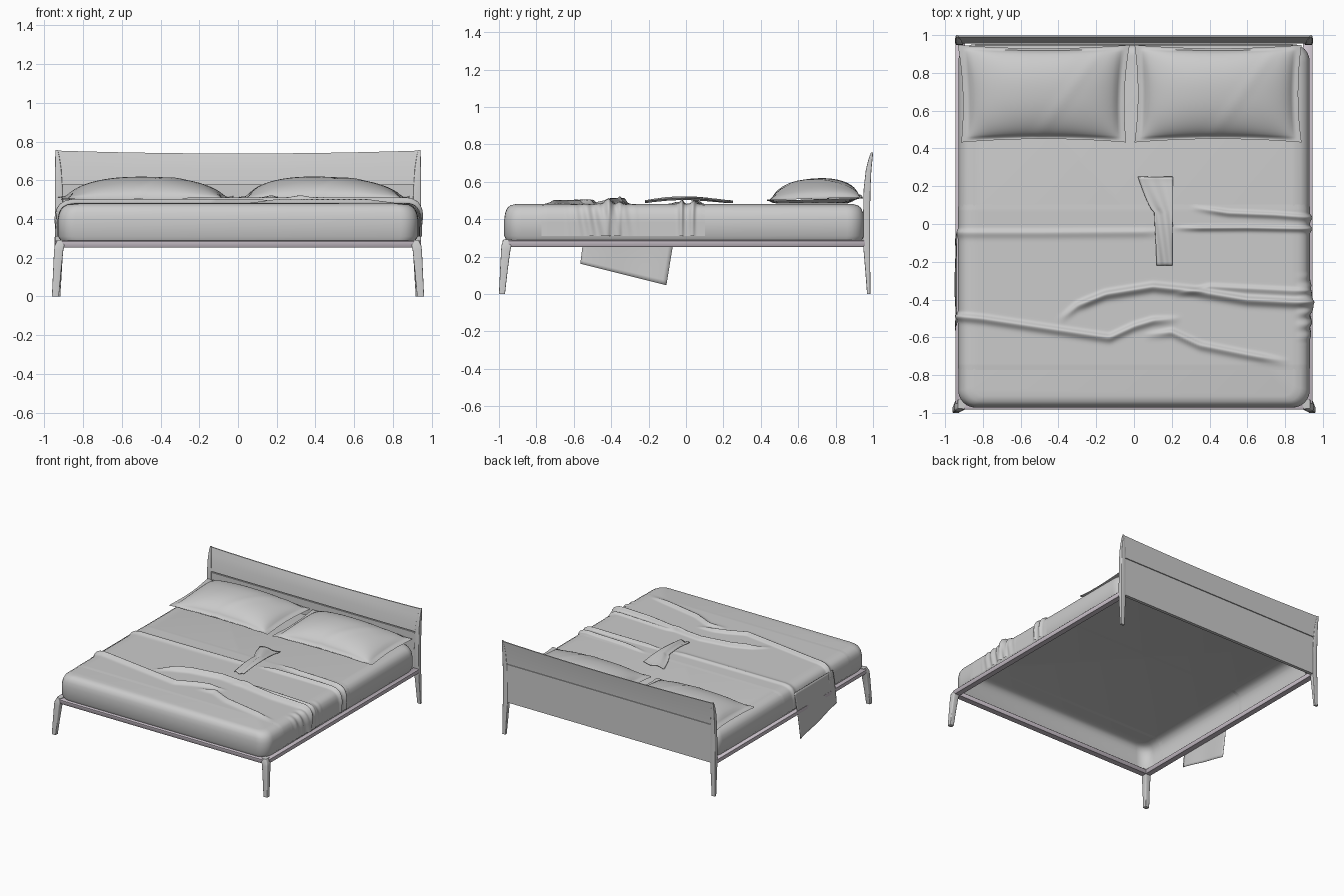
import bpy, bmesh, math
from mathutils import Vector

if "Cube" in bpy.data.objects:
    bpy.data.objects.remove(bpy.data.objects["Cube"])


def colour(name, rgb):
    m = bpy.data.materials.new(name)
    m.diffuse_color = (*rgb, 1)
    m.use_nodes = True
    m.node_tree.nodes["Principled BSDF"].inputs["Base Color"].default_value = m.diffuse_color
    return m


grey = colour("soft grey", (0.6, 0.6, 0.6))
mauve = colour("pale mauve grey", (0.6, 0.54, 0.6))


def make(name, verts, faces, recalc=False, angle=40, mat=grey):
    me = bpy.data.meshes.new(name)
    me.from_pydata(verts, [], faces)
    if recalc:
        bm = bmesh.new()
        bm.from_mesh(me)
        bmesh.ops.recalc_face_normals(bm, faces=bm.faces)
        bm.to_mesh(me)
        bm.free()
    me.materials.append(mat)
    ob = bpy.data.objects.new(name, me)
    bpy.context.collection.objects.link(ob)
    bpy.ops.object.select_all(action='DESELECT')
    ob.select_set(True)
    bpy.context.view_layer.objects.active = ob
    bpy.ops.object.shade_smooth_by_angle(angle=math.radians(angle))
    return ob


def grid(name, nu, nv, f, thick=0):
    verts = [f(i / nu, j / nv) for j in range(nv + 1) for i in range(nu + 1)]
    w = nu + 1
    faces = [(j * w + i, j * w + i + 1, (j + 1) * w + i + 1, (j + 1) * w + i)
             for j in range(nv) for i in range(nu)]
    ob = make(name, verts, faces, angle=70)
    if thick:
        ob.modifiers.new("thickness", 'SOLIDIFY').thickness = thick
    return ob


def loft(name, rings, angle=40, bottom=True, mat=grey):
    n = len(rings[0])
    faces = [(k * n + i, k * n + (i + 1) % n, (k + 1) * n + (i + 1) % n, (k + 1) * n + i)
             for k in range(len(rings) - 1) for i in range(n)]
    faces.append(tuple(range((len(rings) - 1) * n, len(rings) * n)))
    if bottom:
        faces.append(tuple(reversed(range(n))))
    return make(name, [v for r in rings for v in r], faces, bottom, angle, mat)


def rounded_ring(cx, cy, hx, hy, r, z, seg=5):
    ring = []
    for q, (sx, sy) in enumerate([(1, 1), (-1, 1), (-1, -1), (1, -1)]):
        for i in range(seg + 1):
            a = math.pi / 2 * (q + i / seg)
            ring.append((cx + sx * (hx - r) + r * math.cos(a),
                         cy + sy * (hy - r) + r * math.sin(a), z))
    return ring


def lerp_path(pts, x):
    if x < pts[0][0] or x > pts[-1][0]:
        return None
    for (x0, y0), (x1, y1) in zip(pts, pts[1:]):
        if x <= x1:
            return y0 + (y1 - y0) * (x - x0) / (x1 - x0)


# Mattress cover: a rounded shell, open underneath
profile = [(.018, .283), (0, .31), (0, .40),
           (.007, .433), (.022, .459), (.048, .474), (.085, .48)]
HX = 0.93
loft("mattress", [rounded_ring(0, -.01, HX - d, .962 - d * .7, .09 - d * .4, z, 6)
                  for d, z in profile], 50, bottom=False)


# Frame rails
def rail(name, x0, x1, y0, y1):
    cx, cy, hx, hy = (x0 + x1) / 2, (y0 + y1) / 2, (x1 - x0) / 2, (y1 - y0) / 2
    loft(name, [rounded_ring(cx, cy, hx - d, hy - d, .003, z, 2)
                for d, z in [(.004, .252), (0, .257), (0, .284), (.004, .288)]], mat=mauve)


rail("front_rail", -.91, .91, -.982, -.928)
for s, side in ((-1, "left"), (1, "right")):
    rail(side + "_rail", *sorted((s * .895, s * .946)), -.95, .96)

# Legs: x inner, x outer, y low, y high, z
front = [(.925, .961, -1, -.968, 0), (.913, .955, -.994, -.953, .13),
         (.902, .95, -.988, -.938, .24), (.895, .946, -.985, -.93, .265),
         (.895, .932, -.976, -.93, .292)]
back = [(.918, .948, .968, .986, 0), (.91, .947, .958, .985, .13),
        (.903, .946, .948, .984, .25), (.903, .945, .947, .984, .42),
        (.906, .945, .95, .986, .56), (.913, .945, .961, .991, .66),
        (.922, .944, .975, .997, .72), (.931, .942, .989, 1.0, .757)]
for s, side in ((-1, "left"), (1, "right")):
    for name, rows in (("front_leg", front), ("headboard_post", back)):
        loft(side + "_" + name,
             [rounded_ring(s * (a + b) / 2, (c + d) / 2, (b - a) / 2, (d - c) / 2,
                           min(b - a, d - c) * .16, z, 3) for a, b, c, d, z in rows])


# Headboard panels, the upper one leaning back with a dipped top
def panel(name, rows, dip):
    rings = []
    for i in range(25):
        x = -.935 + 1.87 * i / 24
        lift = dip * (abs(x) / .935) ** 2
        rings.append([(x, y, z + (lift if z > .7 else 0)) for y, z in rows])
    loft(name, rings)


panel("headboard_lower", [(.957, .262), (.982, .262), (.982, .568), (.957, .568)], 0)
panel("headboard_upper", [(.955, .577), (.984, .577), (.989, .66), (.999, .738),
                          (.99, .738), (.977, .70), (.965, .65)], .015)
panel("headboard_groove", [(.964, .56), (.976, .56), (.976, .585), (.964, .585)], 0)


# Pillows: soft cushion with a flat flange and pinched corners
def pillow(name, cx, hx, taper, crest):
    cy, hy = .69, .258

    def surf(up):
        def f(p, q):
            u = math.sin((p - .5) * math.pi)
            v = math.sin((q - .5) * math.pi)
            x = hx * u * (1 - .04 * (1 - v * v)) * (1 - taper * (1 - v) / 2)
            y = hy * v * (1 - .07 * (1 - u * u))
            a, b = min(1, abs(u) / .92), min(1, abs(v) / .95)
            bulge = ((1 - a ** 2.4) * (1 - b ** 2.2)) ** .55 * (1 + crest * u)
            seam = .502 + .03 * (v + 1) / 2 * (1 - .5 * u * u)
            crease = math.sin(14 * u + 5 * v) * .004 * (u * v) ** 2
            crease += .004 * math.exp(-((u - .3 - .4 * v) / .06) ** 2) * (1 - u * u)
            if not up:
                return (cx + x, cy + y, max(seam + crease - .004 - bulge * .06, .484))
            return (cx + x, cy + y, seam + crease + bulge * .1)
        return f
    grid(name + "_top", 44, 30, surf(True))
    grid(name + "_base", 24, 16, surf(False)).data.flip_normals()


pillow("left_pillow", -.478, .455, .04, -.04)
pillow("right_pillow", .445, .442, 0, -.12)

# Coverlet draped across the mattress, with ridged folds
side = [(-HX + d, z) for d, z in profile[1:]]
path = [Vector(p) for p in side] + [Vector((-x, z)) for x, z in reversed(side)]
lengths = [0]
for a, b in zip(path, path[1:]):
    lengths.append(lengths[-1] + (b - a).length)


def along(t):
    d = max(0, min(1, t)) * lengths[-1]
    for k in range(len(path) - 1):
        if d <= lengths[k + 1] or k == len(path) - 2:
            return path[k].lerp(path[k + 1], (d - lengths[k]) / (lengths[k + 1] - lengths[k]))


# fold lines as (x, y) points, then height and width
folds = [
    ([(-1, -.48), (-.8, -.5), (-.4, -.56), (-.13, -.6), (.0, -.54), (.1, -.51), (.25, -.5)], .022, .024),
    ([(-.4, -.51), (-.3, -.43), (-.15, -.37), (.1, -.33), (.3, -.35), (.6, -.4), (1, -.42)], .03, .026),
    ([(.05, -.59), (.2, -.57), (.35, -.64), (.6, -.69), (.82, -.73)], .02, .024),
    ([(.2, -.38), (.4, -.33), (1, -.36)], .012, .02),
    ([(-1, -.045), (-.5, -.045), (.2, -.04)], .011, .025),
    ([(.2, -.02), (.6, -.018), (1, -.025)], .02, .016),
    ([(.3, .09), (.5, .06), (.75, .05), (1, .03)], .018, .018),
]


def cover(p, q):
    c = along(p)
    t = along(p + .004) - along(p - .004)
    n = Vector((-t.y, t.x)).normalized()
    x, y = c.x, -.8 + .93 * q
    edge = min(1, min(q, 1 - q) / .06)
    h = -.002 + .004 * edge
    for pts, high, wide in folds:
        m = lerp_path(pts, x)
        if m is not None:
            fade = min(1, (x - pts[0][0]) / .15, (pts[-1][0] - x) / .15)
            if pts[-1][0] == 1 and x > .7 or pts[0][0] == -1 and x < -.7:
                fade = 1
            w = wide if y < m else wide * .6
            h += high * fade * math.exp(-((y - m) / w) ** 2)
    # gathered ruffles down the right side
    if x > .85 and -.65 < y < -.25:
        env = math.sin(math.pi * (y + .65) / .4) * (x - .85) / .08
        h += env * .009 * (1 + math.sin(y * 95 + c.y * 18))
    if abs(x) > .86:
        h *= .4 + .6 * max(0, c.y - .28) / .2
    return (c.x + n.x * h, y, c.y + n.y * h)


grid("coverlet", 150, 170, cover)


# Loose folded end lying on the coverlet
def flap(p, q):
    y = -.22 + .47 * q
    left = .12 - .02 * q - (.08 * max(0, (q - .6) / .4) ** .7)
    x = left + (.205 - left) * p
    z = .495 + .026 * math.sin(math.pi * min(1, q * 1.05)) * (.5 + .5 * p)
    return (x, y, z + .006 * math.sin(9 * p + 5 * q))


grid("folded_end", 12, 30, flap, .004)


# Sheet corner hanging below the frame on the left
def sheet(p, q):
    top_y, low_y = -.53 + .49 * p, -.565 + .46 * p
    low_z = .162 - .115 * p
    x = -.938 - .01 * math.sin(math.pi * min(1, q * 1.3) / 2) + .003 * math.sin(p * 9) * q
    return (x, top_y + (low_y - top_y) * q, .44 + (low_z - .44) * q)


grid("hanging_sheet", 20, 16, sheet, .002)
